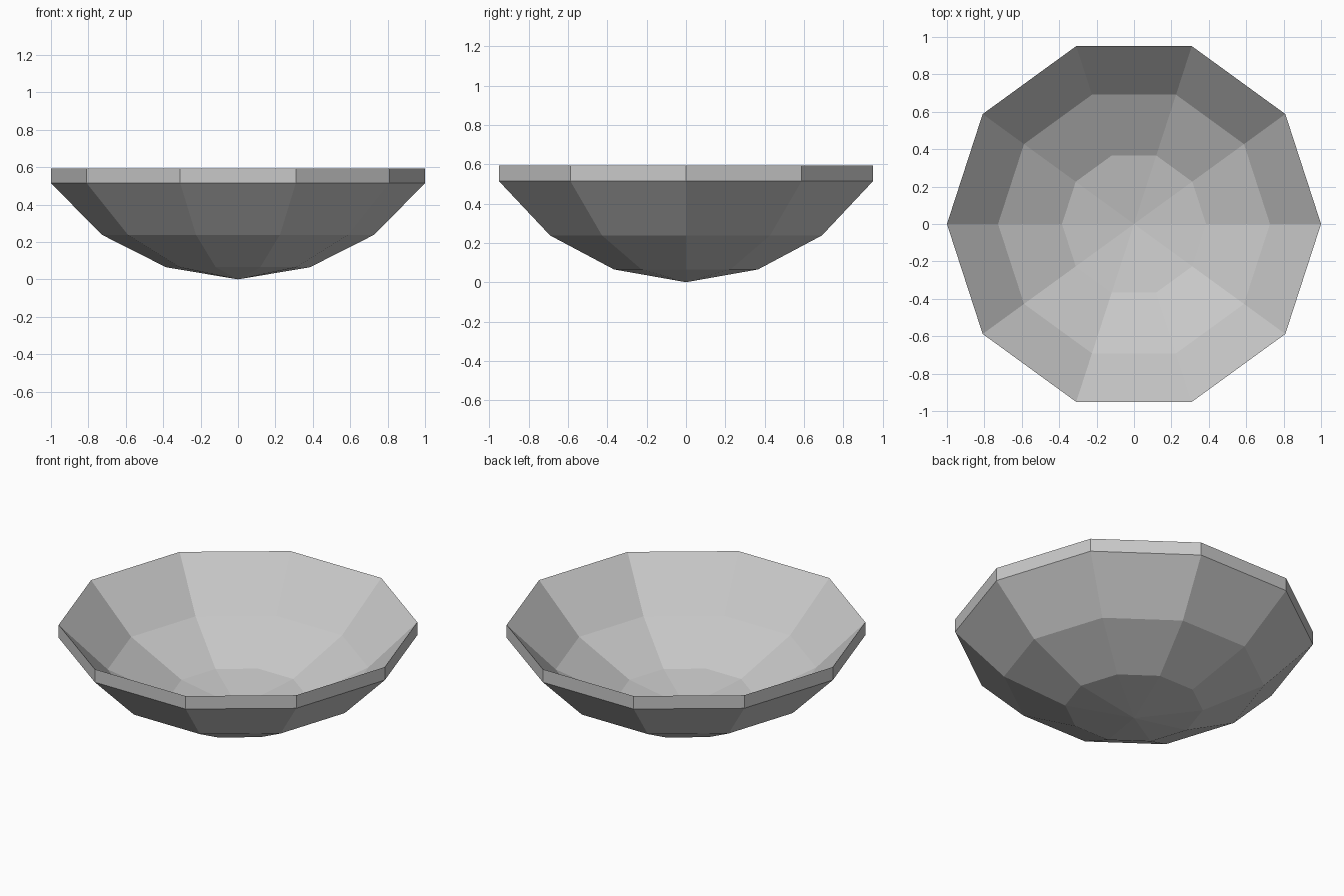
import bpy
import bmesh
import math

cube = bpy.data.objects.get("Cube")
if cube:
    bpy.data.objects.remove(cube, do_unlink=True)

SIDES = 10
WALL = 0.08  # vertical thickness of the shell

# One grey clay colour
grey = bpy.data.materials.new("grey_clay")
grey.use_nodes = True
colour = (0.58, 0.58, 0.58, 1)
grey.diffuse_color = colour
grey.node_tree.nodes["Principled BSDF"].inputs["Base Color"].default_value = colour

# Profile: outer wall upwards, then the same curve raised for the inside
outer = [(0, 0), (0.385, 0.065), (0.727, 0.238), (1, 0.514)]
profile = outer + [(r, z + WALL) for r, z in reversed(outer)]

# Spin the profile into a ten-sided bowl
bm = bmesh.new()
verts = [bm.verts.new((r, 0, z)) for r, z in profile]
edges = [bm.edges.new(pair) for pair in zip(verts, verts[1:])]
bmesh.ops.spin(bm, geom=verts + edges, cent=(0, 0, 0), axis=(0, 0, 1),
               angle=math.tau, steps=SIDES)
bmesh.ops.remove_doubles(bm, verts=bm.verts, dist=0.001)
bmesh.ops.recalc_face_normals(bm, faces=bm.faces)

mesh = bpy.data.meshes.new("bowl")
bm.to_mesh(mesh)
bm.free()
mesh.materials.append(grey)
bowl = bpy.data.objects.new("bowl", mesh)
bpy.context.collection.objects.link(bowl)
